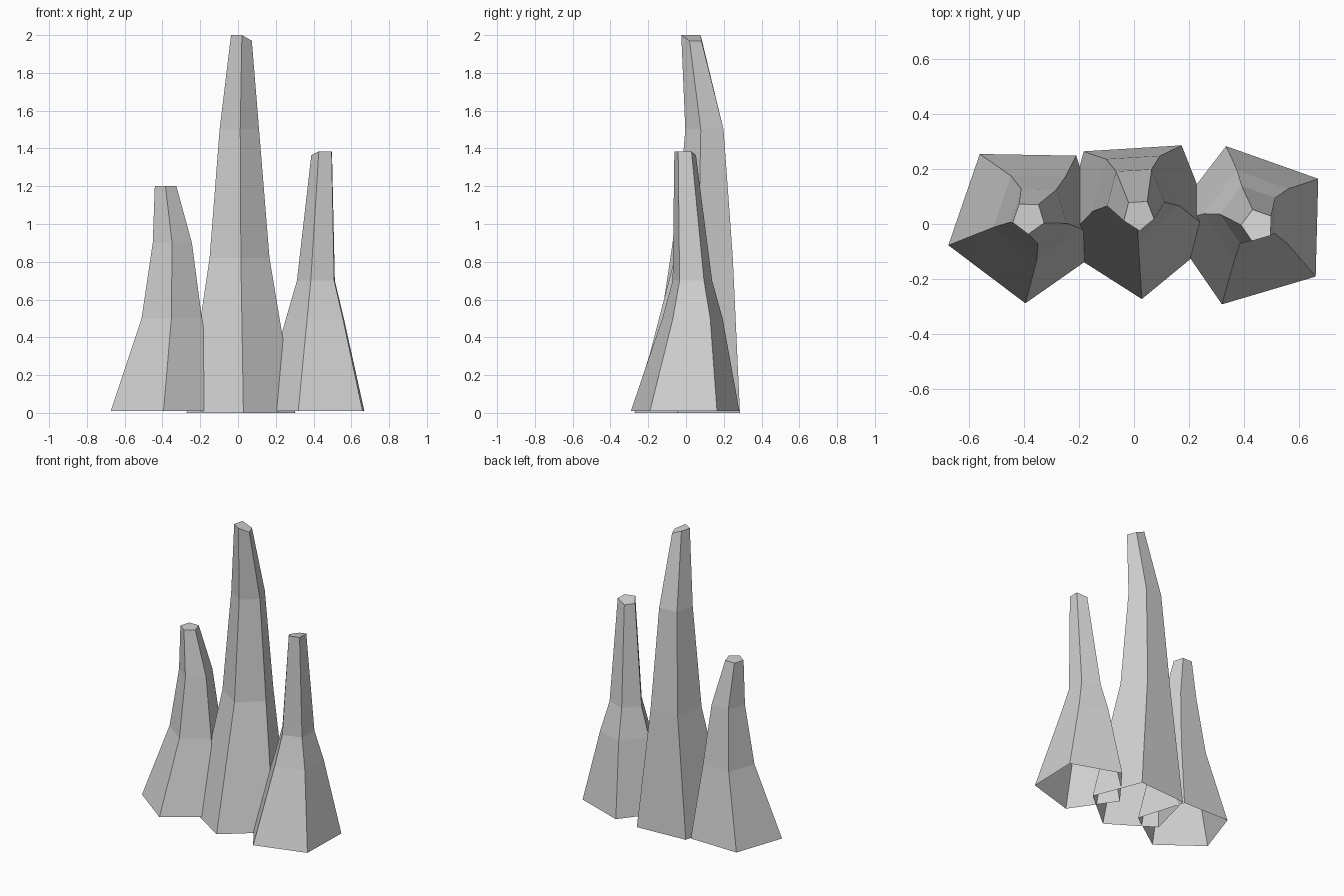
import bpy
import bmesh
from math import cos, sin, radians, tau
from mathutils import Vector

SIDES = 5

# Remove the default cube only
cube = bpy.data.objects.get("Cube")
if cube:
    bpy.data.objects.remove(cube, do_unlink=True)


# One plain stone colour for everything
def make_material(name, color):
    material = bpy.data.materials.new(name)
    material.use_nodes = True
    material.diffuse_color = color
    material.node_tree.nodes["Principled BSDF"].inputs["Base Color"].default_value = color
    return material


stone = make_material("pale grey stone", (0.65, 0.65, 0.65, 1.0))


def add_ring(bm, center, radius, turn):
    """Horizontal pentagon of vertices, first corner pointing along turn."""
    corners = []
    for side in range(SIDES):
        angle = radians(turn) + tau * side / SIDES
        offset = Vector((cos(angle), sin(angle), 0)) * radius
        corners.append(bm.verts.new(Vector(center) + offset))
    return corners


def make_spire(name, turn, rings, low_corners=(), drop=0.0):
    """Loft a tapering five-sided spire, open below and capped on top.

    Each ring is (center x, center y, height, radius); the low corners
    of the cap are dropped a little to chip the tip.
    """
    bm = bmesh.new()
    loops = [add_ring(bm, (x, y, z), radius, turn) for x, y, z, radius in rings]

    # Side walls between neighbouring rings
    for lower, upper in zip(loops, loops[1:]):
        for side in range(SIDES):
            after = (side + 1) % SIDES
            bm.faces.new((lower[side], lower[after], upper[after], upper[side]))

    # Chipped cap
    for corner in low_corners:
        loops[-1][corner].co.z -= drop
    bm.faces.new(loops[-1])

    mesh = bpy.data.meshes.new(name)
    bm.to_mesh(mesh)
    bm.free()
    mesh.materials.append(stone)
    spire = bpy.data.objects.new(name, mesh)
    bpy.context.collection.objects.link(spire)
    return spire


# Tall middle spire, leaning back at its waist
make_spire("middle_spire", -86.5, [
    (0.01, 0.03, 0, 0.303),
    (0.005, 0.107, 0.82, 0.167),
    (0.005, 0.106, 1.5, 0.11),
    (0.017, 0.033, 2, 0.058),
], low_corners=(1, 2), drop=0.03)

# Short spire on the model's right
make_spire("right_spire", -91, [
    (-0.389, 0.01, 0.01, 0.298),
    (-0.35, 0.037, 0.5, 0.168),
    (-0.347, 0.038, 0.9, 0.109),
    (-0.383, 0.023, 1.2, 0.06),
])

# Medium spire on the model's left
make_spire("left_spire", -109.5, [
    (0.42, -0.007, 0.01, 0.302),
    (0.422, 0.033, 0.5, 0.168),
    (0.422, 0.033, 0.7, 0.11),
    (0.448, -0.005, 1.385, 0.06),
], low_corners=(3, 4), drop=0.02)
